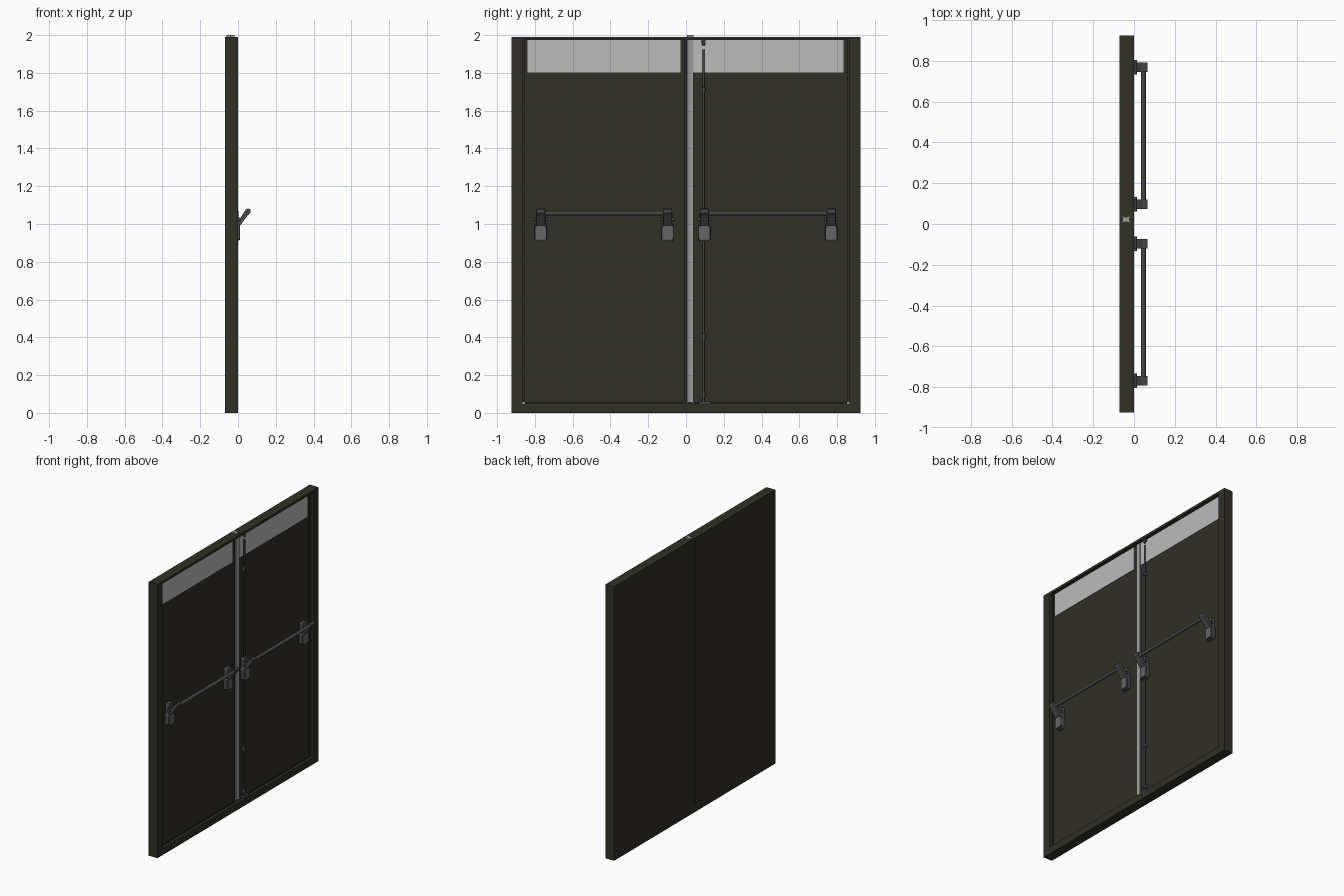
import bpy, bmesh, math
from mathutils import Vector

cube = bpy.data.objects.get("Cube")
if cube:
    bpy.data.objects.remove(cube, do_unlink=True)


def material(name, r, g, b):
    m = bpy.data.materials.new(name)
    m.use_nodes = True
    m.diffuse_color = (r, g, b, 1)
    m.node_tree.nodes["Principled BSDF"].inputs["Base Color"].default_value = (r, g, b, 1)
    return m


OLIVE = material("dark olive paint", 0.03, 0.028, 0.019)
PANE = material("pale pane", 0.5, 0.5, 0.5)
STEEL = material("mullion steel", 0.33, 0.32, 0.32)
COVER = material("cover grey", 0.13, 0.13, 0.13)
DARK = material("hardware grey", 0.065, 0.065, 0.07)


def finish(name, bm, mat, bevel=0, smooth=False):
    bmesh.ops.recalc_face_normals(bm, faces=bm.faces)
    me = bpy.data.meshes.new(name)
    bm.to_mesh(me)
    bm.free()
    me.materials.append(mat)
    ob = bpy.data.objects.new(name, me)
    bpy.context.collection.objects.link(ob)
    if bevel:
        mod = ob.modifiers.new("bevel", "BEVEL")
        mod.width, mod.segments = bevel, 2
    if smooth:
        bpy.ops.object.select_all(action="DESELECT")
        ob.select_set(True)
        bpy.context.view_layer.objects.active = ob
        bpy.ops.object.shade_smooth_by_angle(angle=math.radians(40))
    return ob


def box(name, x, y, z, mat, bevel=0):
    bm = bmesh.new()
    bmesh.ops.create_cube(bm, size=1)
    for v in bm.verts:
        v.co = Vector([(a + b) / 2 + c * (b - a) for (a, b), c in zip((x, y, z), v.co)])
    return finish(name, bm, mat, bevel)


def prism(name, points, axis, lo, hi, mat, bevel=0):
    """Extrude a profile of (u, v) points along the chosen axis."""
    def place(p, t):
        return {"x": (t, *p), "y": (p[0], t, p[1]), "z": (*p, t)}[axis]
    bm = bmesh.new()
    face = bm.faces.new([bm.verts.new(place(p, lo)) for p in points])
    ext = bmesh.ops.extrude_face_region(bm, geom=[face])
    shift = Vector(place((0, 0), hi - lo))
    for g in ext["geom"]:
        if isinstance(g, bmesh.types.BMVert):
            g.co += shift
    return finish(name, bm, mat, bevel)


def rod(name, start, end, radius, mat, sides=16):
    a, b = Vector(start), Vector(end)
    bm = bmesh.new()
    bmesh.ops.create_cone(bm, cap_ends=True, segments=sides, radius1=radius,
                          radius2=radius, depth=(b - a).length)
    turn = (b - a).to_track_quat("Z", "Y")
    for v in bm.verts:
        v.co = turn @ v.co + (a + b) / 2
    return finish(name, bm, mat, smooth=True)


BACK, FACE = -0.07, -0.028
HALF, TOP, SILL = 0.925, 1.99, 0.055
HEAD = 1.973

# Outer frame with a stepped rebate
for side, s in (("left", 1), ("right", -1)):
    box(f"frame_jamb_{side}", (BACK, 0), sorted((s * 0.865, s * HALF)), (0, TOP), OLIVE)
    box(f"jamb_stop_{side}", (BACK, -0.02), sorted((s * 0.852, s * 0.865)), (SILL, HEAD), OLIVE)
box("frame_head", (BACK, 0), (-0.865, 0.865), (HEAD, TOP), OLIVE)
box("frame_sill", (BACK, 0), (-0.865, 0.865), (0, 0.05), OLIVE)
box("sill_stop", (BACK, -0.02), (-0.852, 0.852), (0.05, 0.058), OLIVE)

# Door leaves, the seam between them and the upper panes
box("door_leaf_right", (BACK, FACE), (-0.852, -0.006), (0.058, HEAD), OLIVE)
box("door_leaf_left", (BACK, FACE), (0, 0.852), (0.058, HEAD), OLIVE)
box("door_seam", (-0.062, -0.045), (-0.006, 0), (0.058, HEAD), OLIVE)
box("pane_right", (FACE, FACE + 0.003), (-0.84, -0.028), (1.803, HEAD), PANE)
box("pane_left", (FACE, FACE + 0.003), (0.03, 0.835), (1.803, HEAD), PANE)

# Centre mullion with a grooved section
prism("centre_mullion",
      [(-0.06, 0.004), (-0.04, 0.011), (-0.018, 0.004), (-0.023, 0.022),
       (-0.018, 0.041), (-0.04, 0.034), (-0.06, 0.041), (-0.055, 0.022)],
      "z", SILL, 2.0, STEEL)


# Push bar brackets
def bracket(tag, y):
    w = 0.032
    outline = [(-0.024, 0.91), (0.024, 0.91), (w, 0.918), (w, 0.985), (0.026, 1.0),
               (0.026, 1.06), (0.018, 1.07), (-0.018, 1.07), (-0.026, 1.06),
               (-0.026, 1.0), (-w, 0.985), (-w, 0.918)]
    prism(f"bracket_base_{tag}", [(y + a, b) for a, b in outline],
          "x", FACE, 0.003, DARK, 0.003)
    cover = [(-0.022, 0.915), (0.022, 0.915), (0.028, 0.922), (0.028, 0.98),
             (0.02, 0.998), (-0.02, 0.998), (-0.028, 0.98), (-0.028, 0.922)]
    prism(f"bracket_cover_{tag}", [(y + a, b) for a, b in cover],
          "x", 0, 0.01, COVER, 0.003)
    arm = [(-0.005, 1.005), (0.003, 0.99), (0.014, 0.995), (0.05, 1.045), (0.066, 1.06),
           (0.067, 1.077), (0.052, 1.082), (0.04, 1.075)]
    prism(f"bracket_arm_{tag}", arm, "y", y - 0.024, y + 0.024, DARK, 0.003)
    rod(f"bracket_pivot_{tag}", (0.004, y - 0.035, 1.025), (0.004, y + 0.035, 1.025), 0.01, DARK)


for side, s in (("left", 1), ("right", -1)):
    bracket(f"inner_{side}", s * 0.097)
    bracket(f"outer_{side}", s * 0.769)
    rod(f"push_bar_{side}", (0.046, s * 0.1, 1.057), (0.046, s * 0.766, 1.057), 0.012, DARK)

# Vertical latch rod with guides, top bolt and floor plate
Y, X = 0.093, -0.014
rod("latch_rod", (X, Y, 0.058), (X, Y, 1.925), 0.006, DARK, 12)
rod("top_bolt", (X, Y, 1.945), (X, Y, HEAD), 0.007, DARK, 12)
for i, z in enumerate((0.095, 0.405, 1.71)):
    box(f"rod_guide_{i + 1}", (FACE, X + 0.01), (Y - 0.009, Y + 0.009),
        (z - 0.014, z + 0.014), DARK, 0.003)
box("top_keeper", (FACE, X + 0.008), (Y - 0.01, Y + 0.01), (1.957, HEAD), DARK, 0.002)
box("floor_plate", (FACE, -0.003), (0.068, 0.13), (0.05, 0.061), DARK, 0.002)
